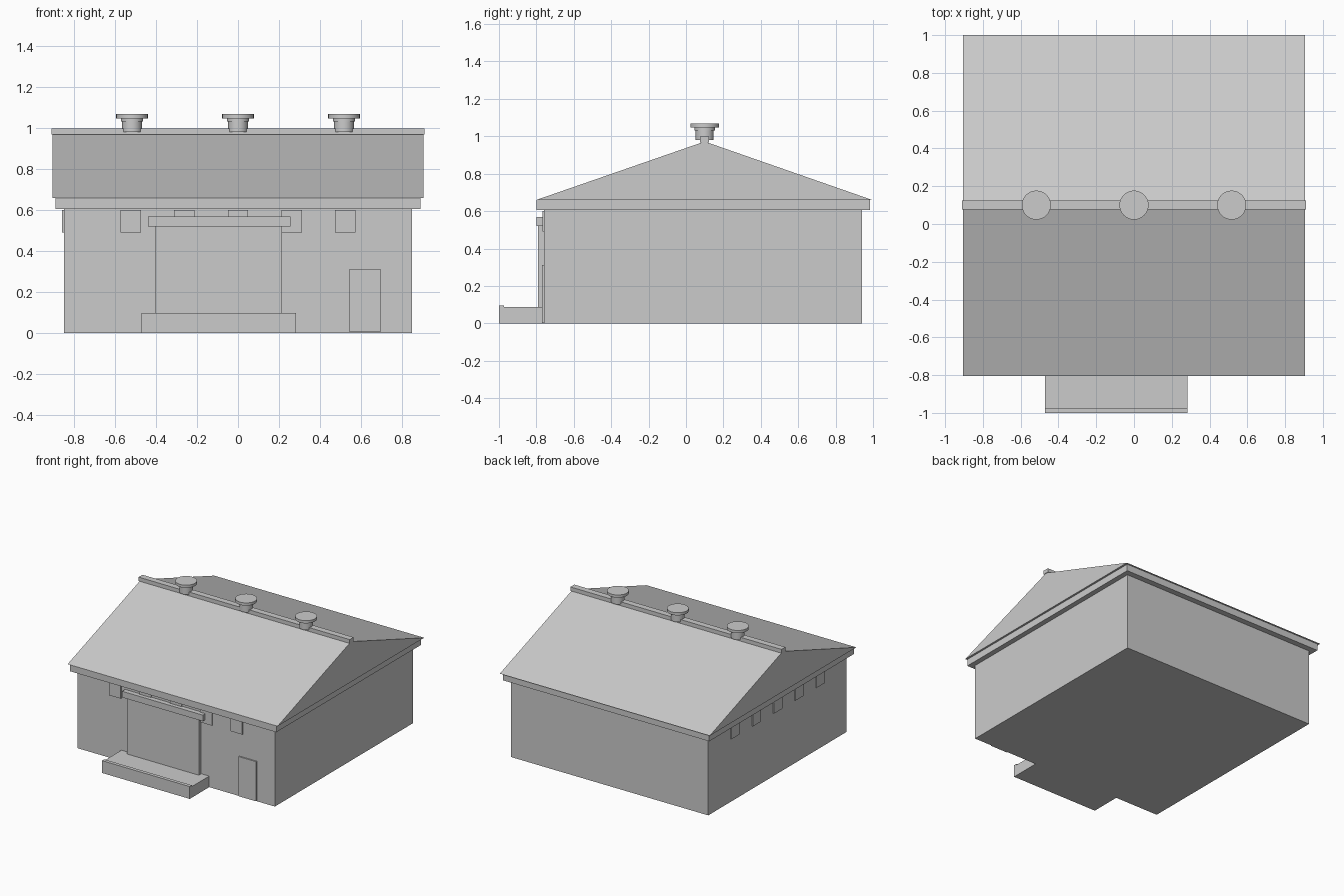
import bpy, bmesh

if "Cube" in bpy.data.objects:
    bpy.data.objects.remove(bpy.data.objects["Cube"])

grey = bpy.data.materials.new("light_grey")
grey.diffuse_color = (0.6, 0.6, 0.6, 1)
grey.use_nodes = True
grey.node_tree.nodes["Principled BSDF"].inputs["Base Color"].default_value = grey.diffuse_color


def finish(name, bm):
    bmesh.ops.recalc_face_normals(bm, faces=bm.faces)
    mesh = bpy.data.meshes.new(name)
    bm.to_mesh(mesh)
    bm.free()
    mesh.materials.append(grey)
    obj = bpy.data.objects.new(name, mesh)
    bpy.context.collection.objects.link(obj)
    return obj


def box(name, x, y, z):
    """Box from (min, max) ranges."""
    bm = bmesh.new()
    bmesh.ops.create_cube(bm, size=1)
    for v in bm.verts:
        v.co = [r[0] if c < 0 else r[1] for c, r in zip(v.co, (x, y, z))]
    return finish(name, bm)


def extrude_x(name, profile, x0, x1):
    """Solid from a (y, z) profile swept along x."""
    bm = bmesh.new()
    face = bm.faces.new([bm.verts.new((x0, y, z)) for y, z in profile])
    new = bmesh.ops.extrude_face_region(bm, geom=[face])["geom"]
    bmesh.ops.translate(bm, vec=(x1 - x0, 0, 0),
                        verts=[v for v in new if isinstance(v, bmesh.types.BMVert)])
    return finish(name, bm)


def lathe(name, cx, cy, profile, sides=32):
    """Closed solid of revolution from (radius, z) pairs."""
    bm = bmesh.new()
    verts = [bm.verts.new((r, 0, z)) for r, z in profile]
    edges = [bm.edges.new(p) for p in zip(verts, verts[1:])]
    bmesh.ops.spin(bm, geom=verts + edges, cent=(0, 0, 0), axis=(0, 0, 1),
                   angle=6.283185307, steps=sides)
    bmesh.ops.remove_doubles(bm, verts=bm.verts, dist=1e-4)
    obj = finish(name, bm)
    obj.location = (cx, cy, 0)
    bpy.ops.object.select_all(action='DESELECT')
    obj.select_set(True)
    bpy.context.view_layer.objects.active = obj
    bpy.ops.object.shade_smooth_by_angle()
    return obj


# Main body, eave band and gable roof
box("walls", (-0.85, 0.85), (-0.76, 0.94), (0, 0.607))
box("eave_band", (-0.89, 0.89), (-0.80, 0.985), (0.605, 0.658))
extrude_x("gable_roof", [(-0.805, 0.658), (1.0, 0.658), (0.1, 0.972)], -0.905, 0.905)
box("ridge_cap", (-0.91, 0.91), (0.076, 0.124), (0.968, 0.998))

# Roof vents: pipe, collar and cap
for i, x in enumerate((-0.517, 0, 0.517)):
    lathe(f"roof_vent_{i + 1}", x, 0.1,
          [(0, 0.98), (0.048, 0.98), (0.048, 1.03), (0.054, 1.03), (0.054, 1.046),
           (0.077, 1.046), (0.077, 1.067), (0, 1.067)])

# High windows along the front and left walls
for i in range(-2, 3):
    x = i * 0.262
    y = 0.09 - i * 0.262
    box(f"front_window_{i + 3}", (x - 0.05, x + 0.05), (-0.768, -0.75), (0.49, 0.6))
    box(f"left_window_{i + 3}", (-0.858, -0.84), (y - 0.05, y + 0.05), (0.49, 0.6))

# Large sliding door with its rail cover, and the small door
box("sliding_door", (-0.405, 0.215), (-0.79, -0.75), (0.08, 0.525))
box("door_rail_cover", (-0.44, 0.255), (-0.798, -0.75), (0.52, 0.568))
box("small_door", (0.545, 0.695), (-0.77, -0.75), (0.003, 0.312))

# Loading platform with a raised front lip
extrude_x("loading_platform",
          [(-0.75, 0), (-1.0, 0), (-1.0, 0.096), (-0.973, 0.096), (-0.973, 0.086), (-0.75, 0.086)],
          -0.472, 0.284)
